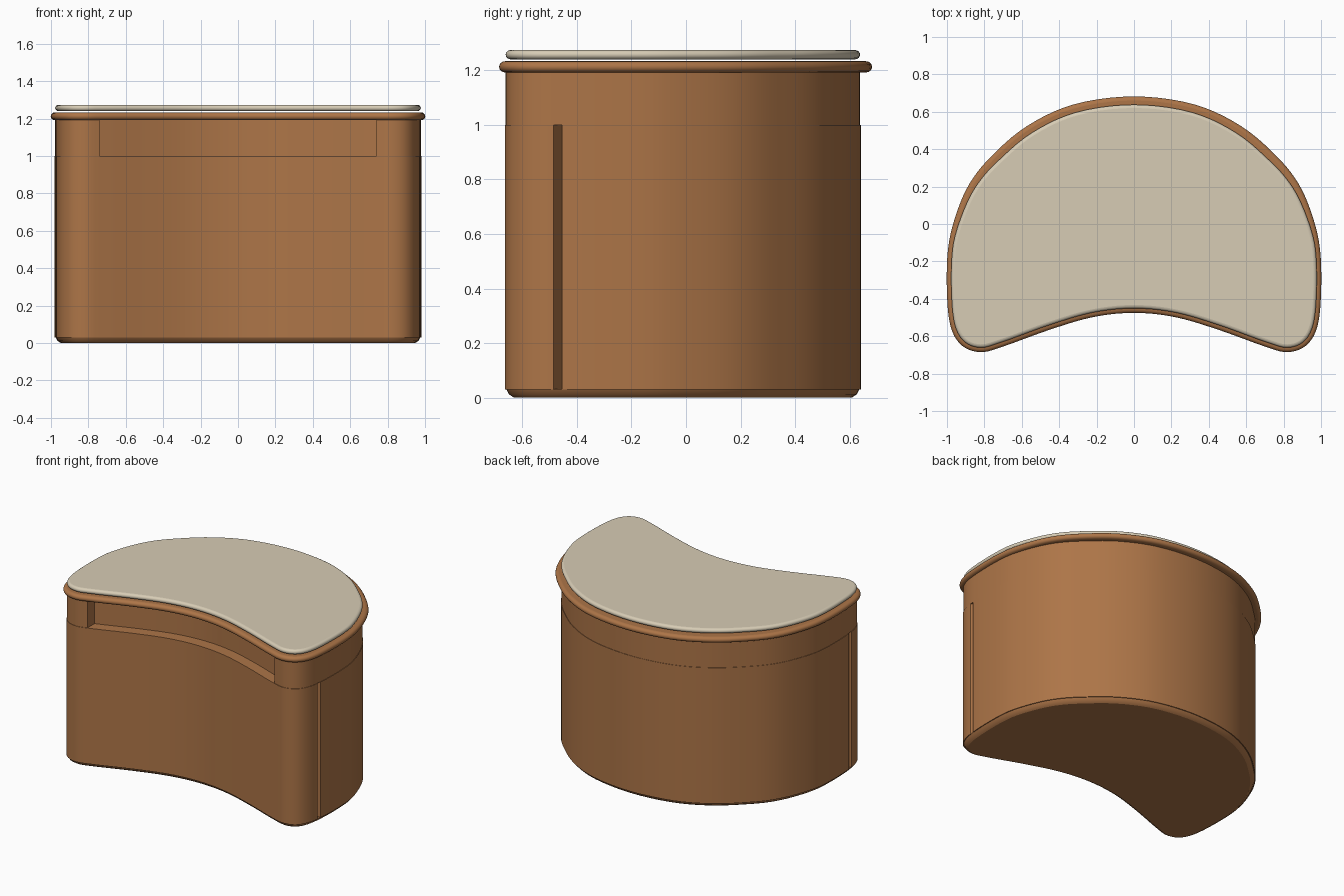
import bpy, bmesh, math
from mathutils import Vector

cube = bpy.data.objects.get("Cube")
if cube:
    bpy.data.objects.remove(cube, do_unlink=True)


def material(name, color):
    m = bpy.data.materials.new(name)
    m.use_nodes = True
    m.diffuse_color = (*color, 1)
    m.node_tree.nodes["Principled BSDF"].inputs["Base Color"].default_value = (*color, 1)
    return m


wood = material("warm brown wood", (0.418, 0.178, 0.064))
leather = material("cream leather", (0.68, 0.604, 0.462))

# Half of the kidney outline, from the back centre to the front centre
HALF = [(0, .682), (.32, .64), (.57, .525), (.76, .365), (.88, .215), (.955, .04), (.995, -.14),
        (1, -.37), (.98, -.55), (.92, -.65), (.82, -.685), (.7, -.655),
        (.45, -.565), (.22, -.498), (0, -.475)]


def smooth_loop(half, steps=5):
    """Mirror the half outline and round it with a closed spline."""
    pts = [Vector(p) for p in half]
    pts += [Vector((-p.x, p.y)) for p in reversed(pts[1:-1])]
    n, out = len(pts), []
    for i in range(n):
        a, b, c, d = (pts[(i + k) % n] for k in (-1, 0, 1, 2))
        for s in range(steps):
            t = s / steps
            out.append(b + (c - a) * t / 2 + (a * 2 - b * 5 + c * 4 - d) * t * t / 2
                       + (b * 3 - a - c * 3 + d) * t ** 3 / 2)
    return out


def inset(loop, dist, back_extra=0):
    """Offset the outline inward, a little more around the back."""
    n, out = len(loop), []
    for i, p in enumerate(loop):
        t = (loop[(i + 1) % n] - loop[i - 1]).normalized()
        extra = back_extra * min(1, max(0, (p.y + .1) * 2))
        out.append(p + Vector((t.y, -t.x)) * (dist + extra))
    return out


def recess_front(loop, half_width, depth):
    """Push the concave front back between two upright steps."""
    shift = Vector((0, depth))
    inside = lambda p: p.y < -.3 and abs(p.x) < half_width
    out = []
    for i, a in enumerate(loop):
        b = loop[(i + 1) % len(loop)]
        out.append(a + shift if inside(a) else a)
        if inside(a) != inside(b):
            edge = a.lerp(b, (half_width - abs(a.x)) / (abs(b.x) - abs(a.x)))
            pair = [edge, edge + shift]
            out += pair if inside(b) else pair[::-1]
    return out


def groove_sides(loop, front=-.485, back=-.455, depth=.05):
    """Cut an upright groove into each side near the front corners."""
    loop = [p for p in loop if not (abs(p.x) > .9 and front - .01 < p.y < back + .01)]
    out = []
    for i, a in enumerate(loop):
        b = loop[(i + 1) % len(loop)]
        out.append(a)
        if abs(a.x) > .9 and (a.y - back) * (b.y - back) < 0:
            at = lambda y: a.lerp(b, (y - a.y) / (b.y - a.y))
            floor = at(back)
            floor = Vector((floor.x - math.copysign(depth, floor.x), back - .002))
            cut = [at(back), floor, at(front)]
            out += cut if a.y > b.y else cut[::-1]
    return out


def loft(name, rings, mat):
    """Skin a stack of (outline, height) rings and cap both ends."""
    bm = bmesh.new()
    layers = [[bm.verts.new((p.x, p.y, z)) for p in loop] for loop, z in rings]
    for low, high in zip(layers, layers[1:]):
        for i in range(len(low)):
            j = (i + 1) % len(low)
            bm.faces.new((low[i], low[j], high[j], high[i]))
    bm.faces.new(layers[0])
    bm.faces.new(layers[-1])
    bmesh.ops.recalc_face_normals(bm, faces=bm.faces)
    mesh = bpy.data.meshes.new(name)
    bm.to_mesh(mesh)
    bm.free()
    mesh.materials.append(mat)
    ob = bpy.data.objects.new(name, mesh)
    bpy.context.collection.objects.link(ob)
    bpy.ops.object.select_all(action='DESELECT')
    ob.select_set(True)
    bpy.context.view_layer.objects.active = ob
    bpy.ops.object.shade_smooth_by_angle(angle=math.radians(32))
    # Keep the end caps flat
    for face in mesh.polygons:
        if len(face.vertices) > 4:
            face.use_smooth = False


def rounded(loop, radius, z0, z1, steps=8):
    """Rings of a slab with a rounded edge."""
    mid, half = (z0 + z1) / 2, (z1 - z0) / 2
    angles = [math.pi * (k / steps - .5) for k in range(steps + 1)]
    return [(inset(loop, radius * (1 - math.cos(a))), mid + half * math.sin(a))
            for a in angles]


outline = smooth_loop(HALF)
BACK = .02

# Bevelled plinth under the cabinet
loft("plinth", [(inset(outline, .055, BACK), 0), (inset(outline, .036, BACK), .012),
                (inset(outline, .026, BACK), .032)], wood)

# Lower cabinet with side grooves
body = groove_sides(inset(outline, .021, BACK))
loft("cabinet_body", [(body, .03), (body, 1.0)], wood)

# Upper apron with the set-back front between the corner blocks
apron = recess_front(inset(outline, .024, BACK), .74, .08)
loft("apron", [(apron, 1.0), (apron, 1.2)], wood)

# Table top rim and the leather writing surface
loft("top_rim", rounded(outline, .022, 1.192, 1.233), wood)
loft("leather_top", rounded(inset(outline, .024, BACK), .018, 1.24, 1.274), leather)
